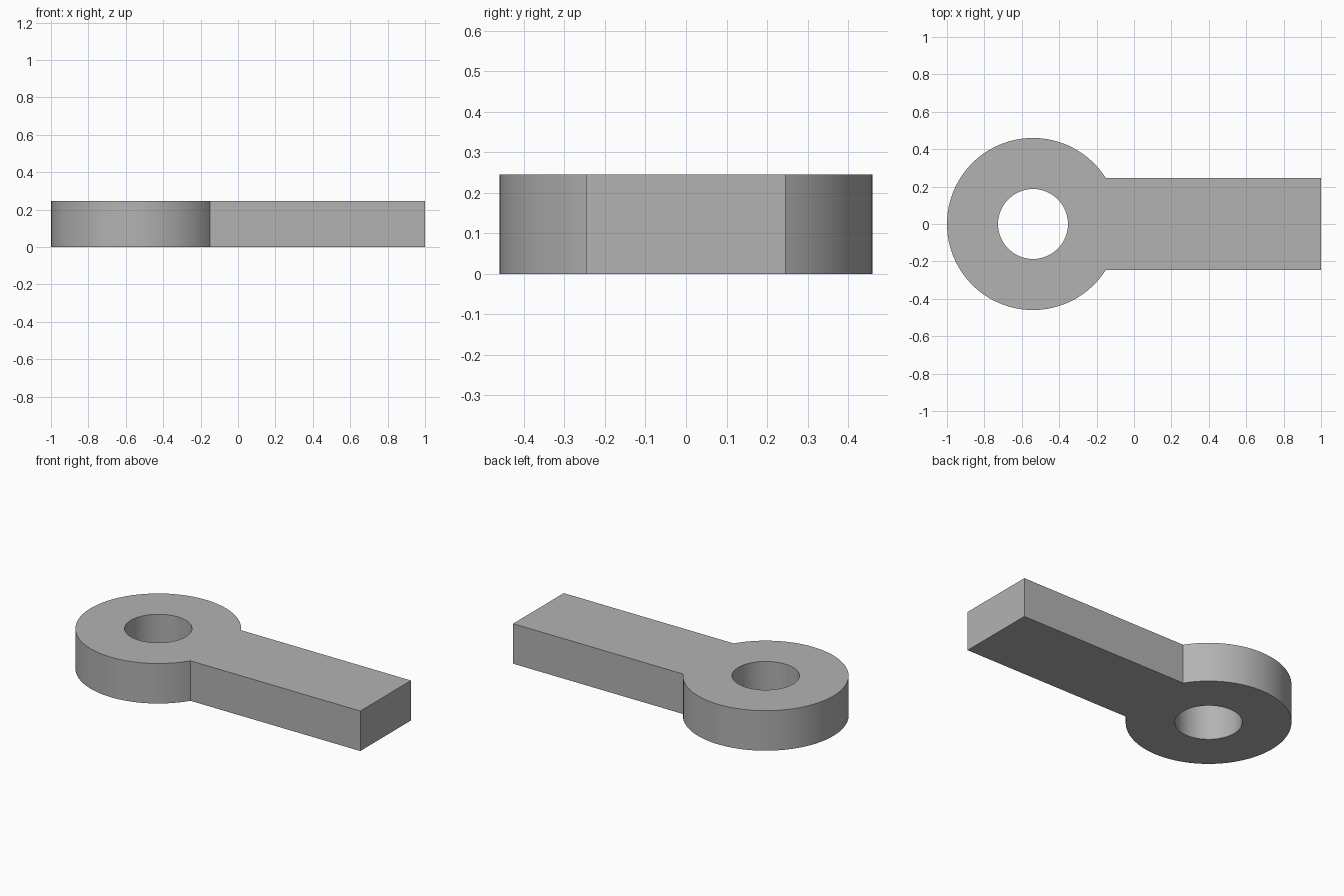
import bpy, bmesh
from math import asin, cos, sin, pi

cube = bpy.data.objects.get("Cube")
if cube:
    bpy.data.objects.remove(cube, do_unlink=True)

HEIGHT = 0.245
RING_X, RING_R, HOLE_R = -0.54, 0.46, 0.187
BAR_HALF, BAR_END = 0.245, 1.0

grey = bpy.data.materials.new("plain grey")
grey.use_nodes = True
colour = (0.45, 0.45, 0.45, 1)
grey.diffuse_color = colour
grey.node_tree.nodes["Principled BSDF"].inputs["Base Color"].default_value = colour


def arc(radius, start, end, steps):
    """Points on a circle around the eye centre, both ends included."""
    angles = [start + (end - start) * i / steps for i in range(steps + 1)]
    return [(RING_X + radius * cos(a), radius * sin(a)) for a in angles]


def add_loop(bm, points):
    verts = [bm.verts.new((x, y, 0)) for x, y in points]
    return [bm.edges.new((v, verts[(i + 1) % len(verts)])) for i, v in enumerate(verts)]


# Outline: round eye running into a straight bar, with a round hole
join = asin(BAR_HALF / RING_R)
outline = arc(RING_R, join, 2 * pi - join, 80)
outline += [(BAR_END, -BAR_HALF), (BAR_END, BAR_HALF)]
hole = arc(HOLE_R, 0, 2 * pi, 64)[:-1]

bm = bmesh.new()
edges = add_loop(bm, outline) + add_loop(bm, hole)
bmesh.ops.triangle_fill(bm, edges=edges, use_beauty=True, use_dissolve=False)

# Thickness
raised = bmesh.ops.extrude_face_region(bm, geom=bm.faces[:], use_keep_orig=True)
top = [g for g in raised["geom"] if isinstance(g, bmesh.types.BMVert)]
bmesh.ops.translate(bm, verts=top, vec=(0, 0, HEIGHT))
bmesh.ops.recalc_face_normals(bm, faces=bm.faces[:])

mesh = bpy.data.meshes.new("eye_bar")
bm.to_mesh(mesh)
bm.free()
mesh.materials.append(grey)
eye_bar = bpy.data.objects.new("eye_bar", mesh)
bpy.context.collection.objects.link(eye_bar)

# Smooth round walls, sharp rims
bpy.ops.object.select_all(action="DESELECT")
eye_bar.select_set(True)
bpy.context.view_layer.objects.active = eye_bar
bpy.ops.object.shade_smooth_by_angle(angle=pi / 6)
